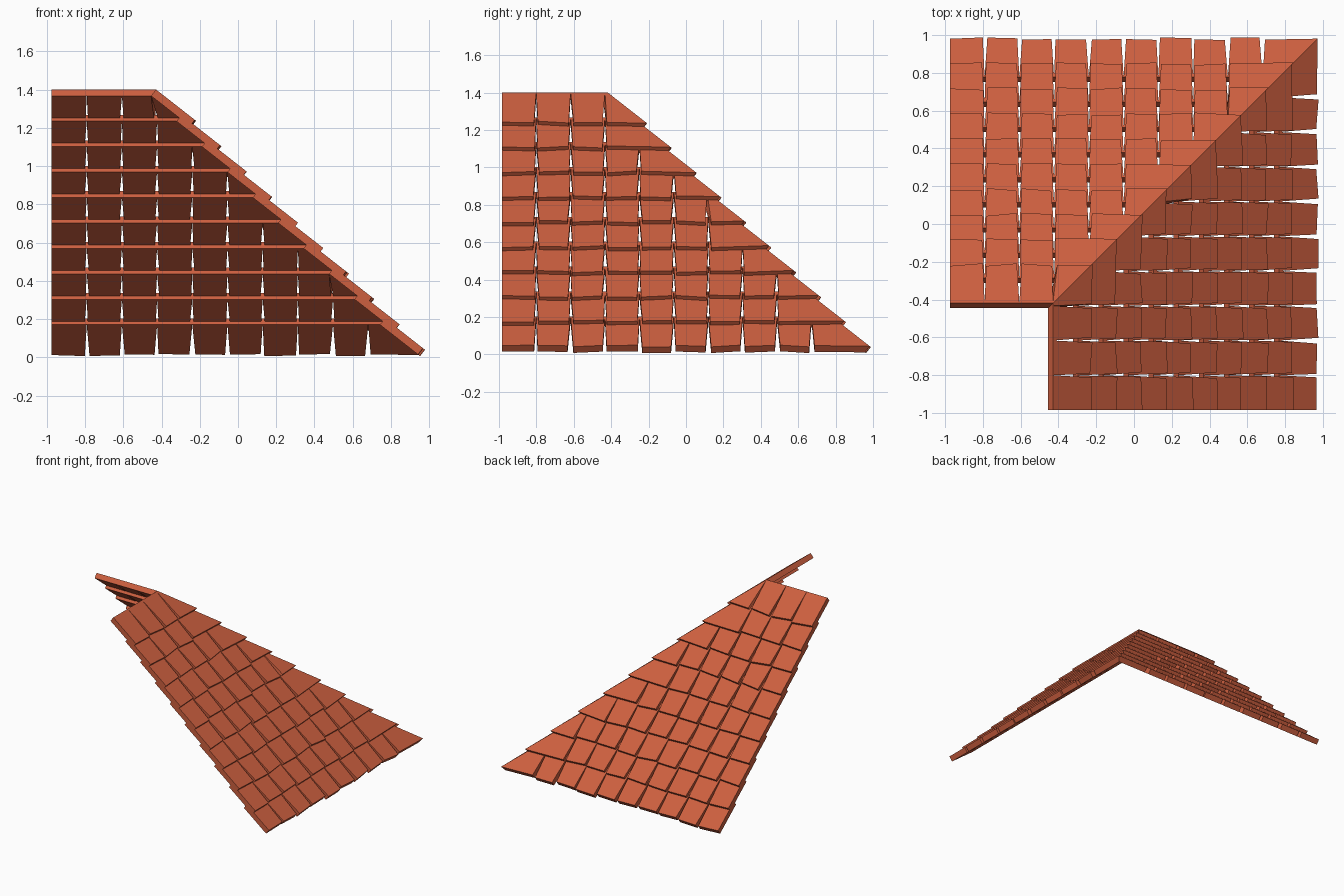
import bpy, bmesh, random
from mathutils import Vector

if "Cube" in bpy.data.objects:
    bpy.data.objects.remove(bpy.data.objects["Cube"])

random.seed(4)
ROWS, STEP, PITCH = 10, 0.133, 0.184
LENGTH, THICK, GAP = 0.25, 0.042, 0.013
DOWN = Vector((0.788, -0.616))      # down a tile: (run, height)
OUT = Vector((0.616, 0.788))        # out of a tile's face

clay = bpy.data.materials.new("terracotta")
clay.diffuse_color = (0.61, 0.115, 0.05, 1)
clay.use_nodes = True
clay.node_tree.nodes["Principled BSDF"].inputs["Base Color"].default_value = clay.diffuse_color


def tile(bm, place, u0, u1, low, first, last):
    """One tapered tile; the hip end is mitred where u reaches the run."""
    verts = []
    for u, side, plain in ((u0, 1, first), (u1, -1, last)):
        slip = random.uniform(-0.002, 0.018)
        gap = 0 if plain else GAP * random.uniform(0.5, 1.3)
        for end, inset in ((low + DOWN * slip, gap), (low - DOWN * LENGTH, 0)):
            for depth in (0, THICK):
                p = end - OUT * depth
                verts.append(bm.verts.new(place(min(u + side * inset, p.x), p.x, p.y)))
    for f in ((0, 1, 3, 2), (4, 6, 7, 5), (0, 2, 6, 4),
              (1, 5, 7, 3), (0, 4, 5, 1), (2, 3, 7, 6)):
        bm.faces.new([verts[i] for i in f])


def slope(name, place, start):
    for row in range(ROWS):
        bm = bmesh.new()
        low = Vector((0.965 - STEP * row, 0.05 + STEP * row))
        # joints, leaving one wide tile beside the hip
        joints = [start]
        while joints[-1] + PITCH < low.x - 0.19:
            joints.append(joints[-1] + PITCH)
        joints.append(2.0)
        for k in range(len(joints) - 1):
            tile(bm, place, joints[k], joints[k + 1], low,
                 k == 0, k == len(joints) - 2)
        bmesh.ops.recalc_face_normals(bm, faces=bm.faces)
        mesh = bpy.data.meshes.new(f"{name}_course_{row + 1}")
        bm.to_mesh(mesh)
        bm.free()
        mesh.materials.append(clay)
        bpy.context.collection.objects.link(bpy.data.objects.new(mesh.name, mesh))


# two roof slopes meeting at a diagonal hip
slope("right_slope", lambda u, v, z: (v, u + 0.01, z), -0.995)
slope("back_slope", lambda u, v, z: (u, v + 0.01, z), -0.975)
